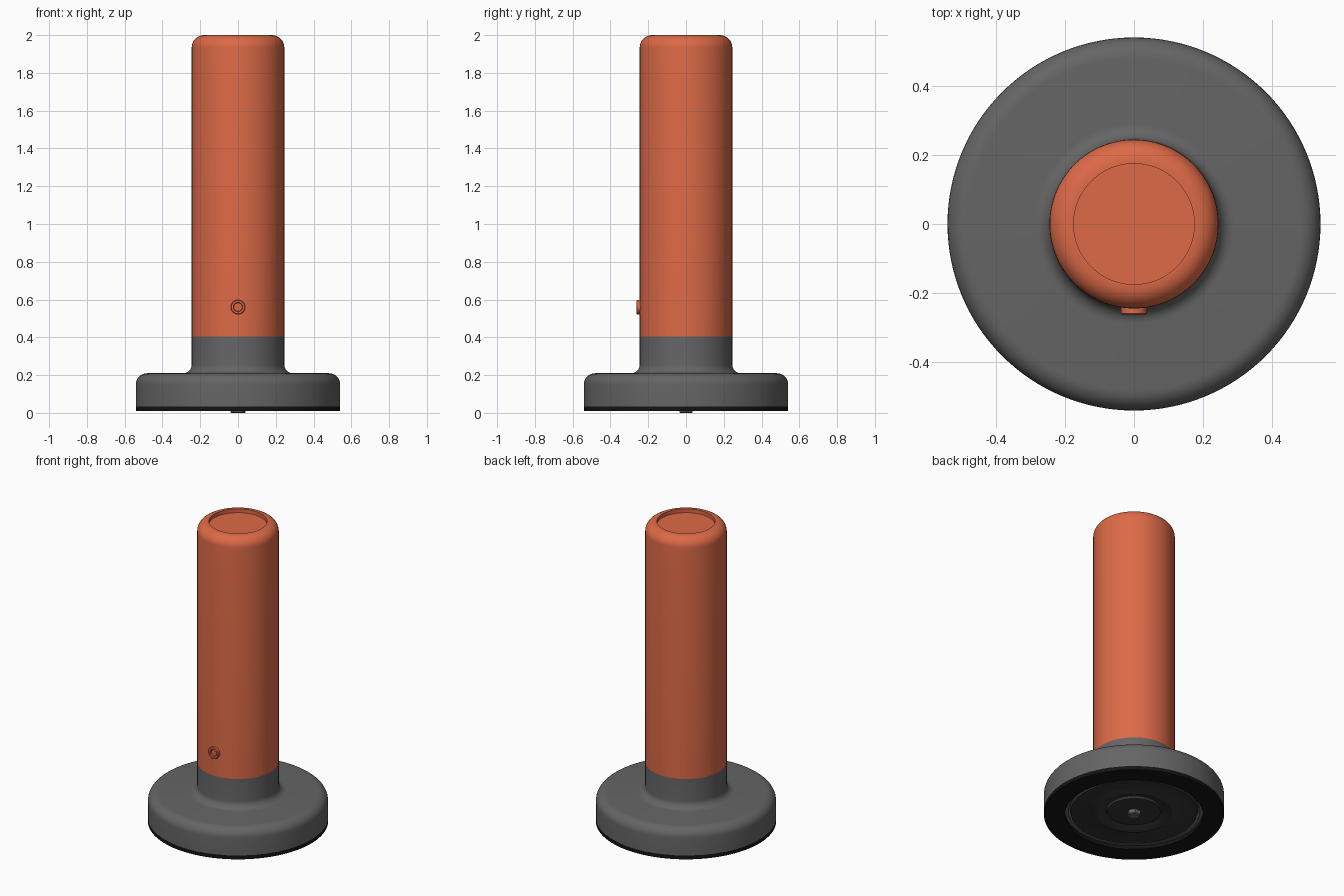
import bpy, bmesh, math
from mathutils import Matrix

if "Cube" in bpy.data.objects:
    bpy.data.objects.remove(bpy.data.objects["Cube"])


def material(name, rgb):
    m = bpy.data.materials.new(name)
    m.diffuse_color = (*rgb, 1)
    m.use_nodes = True
    m.node_tree.nodes["Principled BSDF"].inputs["Base Color"].default_value = m.diffuse_color
    return m


ORANGE = material("orange", (0.72, 0.143, 0.063))
GREY = material("grey", (0.13, 0.13, 0.13))
BLACK = material("rubber_black", (0.007, 0.007, 0.007))
DARK = material("dark_grey", (0.035, 0.035, 0.035))


def arc(cx, cz, r, a0, a1, n=8):
    """Points of a fillet in the (radius, height) plane, angles in degrees."""
    return [(cx + r * math.cos(math.radians(a0 + (a1 - a0) * i / n)),
             cz + r * math.sin(math.radians(a0 + (a1 - a0) * i / n))) for i in range(n + 1)]


def lathe(name, profile, mat, sides=128, closed=False, matrix=None):
    """Revolve a (radius, height) profile about z."""
    bm = bmesh.new()
    pts = profile + [profile[0]] if closed else profile
    vs = [bm.verts.new((r, 0, z)) for r, z in pts]
    edges = [bm.edges.new(p) for p in zip(vs, vs[1:])]
    bmesh.ops.spin(bm, geom=vs + edges, cent=(0, 0, 0), axis=(0, 0, 1),
                   angle=math.tau, steps=sides)
    bmesh.ops.remove_doubles(bm, verts=bm.verts, dist=1e-5)
    bmesh.ops.dissolve_degenerate(bm, dist=1e-6, edges=bm.edges)
    bmesh.ops.recalc_face_normals(bm, faces=bm.faces)
    if matrix:
        bm.transform(matrix)
    me = bpy.data.meshes.new(name)
    bm.to_mesh(me)
    bm.free()
    me.materials.append(mat)
    me.shade_smooth()
    me.set_sharp_from_angle(angle=math.radians(35))
    ob = bpy.data.objects.new(name, me)
    bpy.context.collection.objects.link(ob)
    return ob


R = 0.245       # post radius
B = 0.541       # base radius

# Orange post with rounded rim and recessed top
lathe("post", [(0, 0.405), (R, 0.405)] + arc(R - 0.065, 1.935, 0.065, 0, 90)
      + [(0.175, 2.0), (0.175, 1.975), (0, 1.975)], ORANGE)

# Grey weighted base with filleted collar and hollow underside
lathe("base", [(0, 0.405), (R, 0.405)] + arc(R + 0.045, 0.255, 0.045, 180, 270)
      + arc(B - 0.06, 0.15, 0.06, 90, 0)
      + [(B, 0.035), (0.395, 0.035), (0.385, 0.05), (0, 0.05)], GREY)

# Black rubber foot ring
lathe("foot_ring", [(0.415, 0.01), (B, 0.01), (B, 0.036), (0.415, 0.036)], BLACK, closed=True)

# Dark underside plate with a dished centre
lathe("bottom_plate", [(0, 0.045), (0.175, 0.045), (0.19, 0.04), (0.225, 0.022), (0.235, 0.022),
                       (0.245, 0.028), (0.38, 0.028), (0.385, 0.05), (0, 0.05)], DARK)

# Centre washer and bolt
lathe("bolt_washer", [(0, 0.03), (0.16, 0.03), (0.165, 0.045), (0, 0.045)], DARK)
lathe("centre_bolt", [(0, 0.0), (0.035, 0.0), (0.04, 0.005), (0.04, 0.03), (0, 0.03)], GREY, sides=6)

# Small round fitting on the front
lathe("front_fitting", [(0, -0.02), (0.038, -0.02), (0.038, 0.019), (0.035, 0.022), (0.025, 0.022),
                        (0.022, 0.019), (0.022, 0.008), (0, 0.008)], ORANGE, sides=40,
      matrix=Matrix.Translation((0, -0.24, 0.56)) @ Matrix.Rotation(math.radians(90), 4, 'X'))
